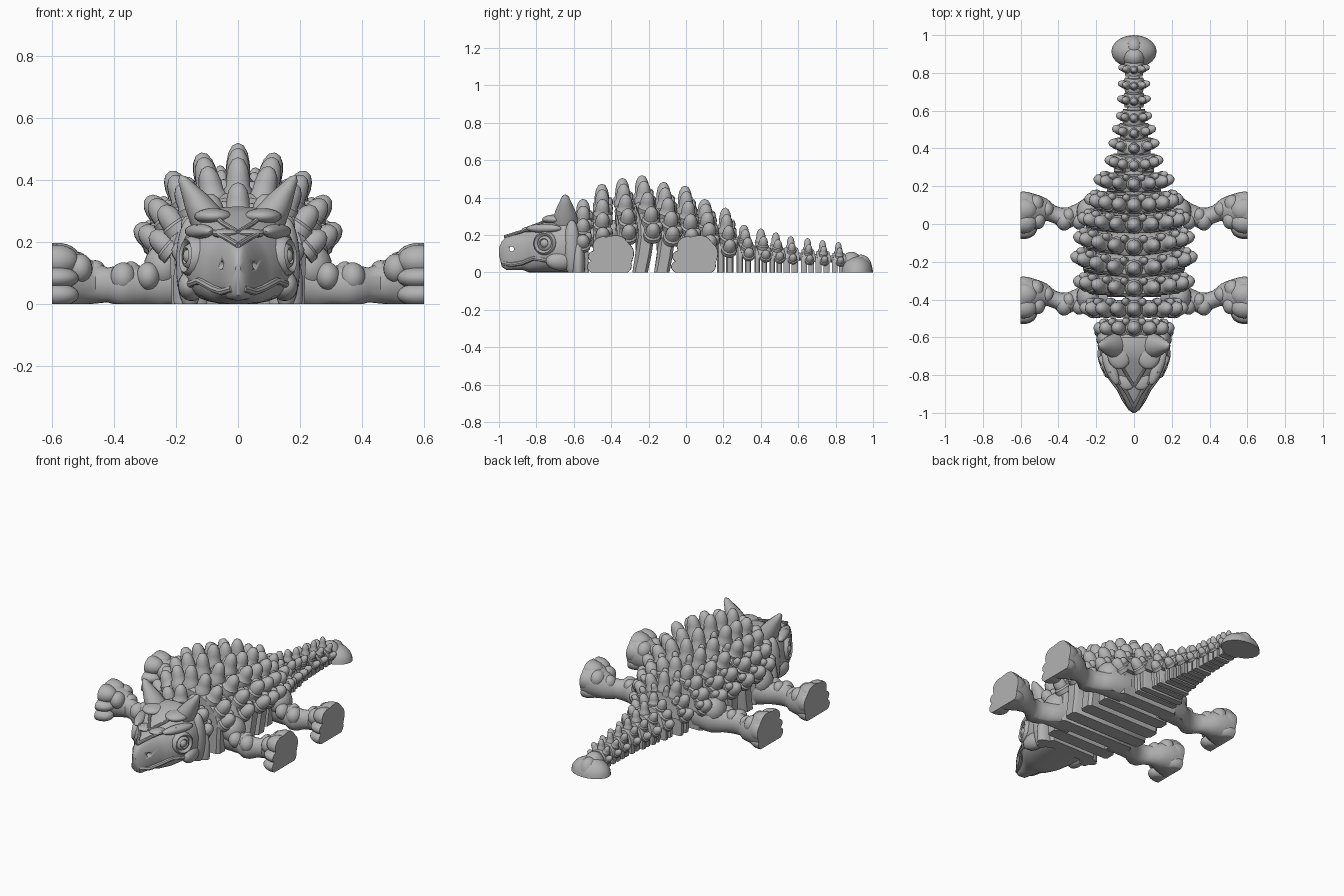
import bpy, bmesh
from math import sin, cos, pi, radians
from mathutils import Vector, Matrix

if "Cube" in bpy.data.objects:
    bpy.data.objects.remove(bpy.data.objects["Cube"])

grey = bpy.data.materials.new("stone_grey")
grey.use_nodes = True
grey.diffuse_color = (0.45, 0.45, 0.45, 1)
grey.node_tree.nodes["Principled BSDF"].inputs["Base Color"].default_value = (0.45, 0.45, 0.45, 1)


def clip(bm, co, no):
    """Cut away everything behind a plane and close the cut."""
    bmesh.ops.bisect_plane(bm, geom=bm.verts[:] + bm.edges[:] + bm.faces[:], dist=1e-5,
                           plane_co=co, plane_no=no, clear_inner=True)
    bmesh.ops.holes_fill(bm, edges=[e for e in bm.edges if e.is_boundary], sides=0)


def finish(name, bm, mirror=False, angle=40):
    clip(bm, (0, 0, 0), (0, 0, 1))
    clip(bm, (0.6, 0, 0), (-1, 0, 0))
    bmesh.ops.recalc_face_normals(bm, faces=bm.faces[:])
    mesh = bpy.data.meshes.new(name)
    bm.to_mesh(mesh)
    bm.free()
    mesh.materials.append(grey)
    ob = bpy.data.objects.new(name, mesh)
    bpy.context.collection.objects.link(ob)
    bpy.ops.object.select_all(action='DESELECT')
    ob.select_set(True)
    bpy.context.view_layer.objects.active = ob
    bpy.ops.object.shade_smooth_by_angle(angle=radians(angle))
    if mirror:
        ob.modifiers.new("Mirror", 'MIRROR')
    return ob


def loft(bm, rings):
    """Skin a list of closed rings and cap both ends."""
    vs = [[bm.verts.new(p) for p in r] for r in rings]
    n = len(vs[0])
    for a, b in zip(vs, vs[1:]):
        for i in range(n):
            j = (i + 1) % n
            bm.faces.new((a[i], a[j], b[j], b[i]))
    bm.faces.new(vs[0])
    bm.faces.new(vs[-1])


def blob(bm, loc, size, turn=0, axis='Z'):
    m = Matrix.Translation(loc) @ Matrix.Rotation(radians(turn), 4, axis) @ Matrix.Diagonal((*size, 1))
    bmesh.ops.create_uvsphere(bm, u_segments=20, v_segments=12, radius=1, matrix=m)


STUD = [(1.3, -0.15), (1.3, 0.14), (1.05, 0.24), (1.02, 0.5), (0.85, 0.75), (0.5, 0.94), (0.08, 1)]
HORN = [(1.1, -0.2), (1, 0.1), (0.8, 0.4), (0.5, 0.7), (0.28, 0.92), (0.05, 1)]


def spike(bm, base, direction, radius, length, profile=STUD, flat=1):
    m = Matrix.Translation(base) @ Vector(direction).to_track_quat('Z', 'Y').to_matrix().to_4x4()
    loft(bm, [[m @ Vector((radius * r * cos(a), radius * r * flat * sin(a), z * length))
               for a in (2 * pi * k / 12 for k in range(12))] for r, z in profile])


def tube(bm, points, radius):
    """Rounded ridge through a few points."""
    pts = [Vector(p) for p in points]
    rings = []
    for i, p in enumerate(pts):
        d = pts[min(i + 1, len(pts) - 1)] - pts[max(i - 1, 0)]
        q = d.to_track_quat('Z', 'Y')
        rings.append([p + q @ Vector((radius * cos(k * pi / 4), radius * sin(k * pi / 4), 0)) for k in range(8)])
    loft(bm, rings)


# Armoured segments: y, half width, shell height, spike top, sweep, stud count
ROWS = [(-.55, .16, .30, .385, -.005, 7), (-.45, .225, .36, .465, 0, 9), (-.34, .26, .39, .495, .03, 9),
        (-.235, .275, .405, .51, .055, 9), (-.12, .26, .37, .475, .045, 9), (-.005, .235, .345, .455, .03, 9),
        (.1, .205, .29, .385, .025, 9), (.21, .155, .24, .34, .02, 7), (.31, .115, .185, .25, .025, 7),
        (.4, .095, .165, .23, .025, 5), (.48, .08, .15, .21, .02, 5), (.56, .062, .135, .19, .01, 5),
        (.65, .055, .125, .18, .01, 5), (.73, .052, .115, .17, .01, 5), (.815, .05, .105, .16, .01, 5)]


def slab(bm, y, w, base, h, sweep, thick, skirt):
    """Domed slice of the body; the skirt carries its sides down to the ground."""
    rings = []
    for dy, s in ((-.5, .93), (-.32, 1), (.32, 1), (.5, .93)):
        ring = [Vector((w * s * cos(a), y + dy * thick + sweep * cos(a) ** 2, base + (h - base) * s * sin(a)))
                for a in (pi * k / 24 for k in range(25))]
        if skirt:
            ring += [Vector((x * w * s, y + dy * thick + sweep * f, z)) for x, f, z in
                     ((-.98, .5, base * .5), (-.97, -.2, 0), (.97, -.2, 0), (.98, .5, base * .5))]
        rings.append(ring)
    loft(bm, rings)


shells, ribs, studs = bmesh.new(), bmesh.new(), bmesh.new()
for i, (y, w, h, top, sweep, count) in enumerate(ROWS):
    step = (ROWS[i + 1][0] - y) if i < len(ROWS) - 1 else .08
    base = h * .45
    slab(shells, y, w, base, h, sweep, step * .84, False)
    if y < .15:
        slab(ribs, y - .005, w * .98, base, h * .88, sweep * .5, step * .72, True)
    else:
        for off in (-.24, .24):
            slab(ribs, y + off * step, w * .93, base, h * .88, 0, step * .38, True)
    # short link to the next segment
    blob(ribs, (0, y + step / 2, h * .62), (min(.05, w * .6), step * .5, h * .16))
    r = min(.037, .008 + (w + h) * .06)
    for k in range(count):
        a = radians(4 + 172 * k / (count - 1))
        side = abs(cos(a))
        p = Vector((w * .96 * cos(a), y + sweep * side ** 2, base + (h - base) * .95 * sin(a)))
        length = (top - h * .95) * (1 - .3 * side)
        spike(studs, p, (cos(a), .15 * side, sin(a) + .8), r, length)
        # small studs tucked between the large ones
        if k < count - 1 and y < .25:
            a += radians(86 / (count - 1))
            p = Vector((w * cos(a), y + step * .3 + sweep * cos(a) ** 2, base + (h - base) * .93 * sin(a)))
            spike(studs, p, (cos(a), .3, sin(a) + .6), r * .55, length * .5)
finish("armour_bands", shells)
finish("body_ribs", ribs)
finish("back_studs", studs)

# Tail club
club = bmesh.new()
blob(club, (0, .913, 0), (.12, .087, .088))
blob(club, (0, .885, .035), (.06, .06, .075))
blob(club, (0, .935, .02), (.05, .06, .075))
finish("tail_club", club)

# Head: stations of y, half width, bottom, top
HEAD = [(-1, .008, .09, .13), (-.985, .025, .03, .165), (-.96, .042, .012, .19), (-.92, .062, .012, .208),
        (-.87, .086, .012, .225), (-.84, .108, 0, .235), (-.79, .15, 0, .255), (-.72, .174, 0, .295),
        (-.65, .185, 0, .315), (-.6, .18, 0, .31), (-.565, .165, 0, .27)]
bm = bmesh.new()
rings = []
for y, w, lo, hi in HEAD:
    ring = []
    for k in range(32):
        c, s = cos(k * pi / 16), sin(k * pi / 16)
        x = w * abs(c) ** .7 * (1 if c > 0 else -1)
        x *= 1 - .25 * max(0, s)
        ring.append(Vector((x, y, (lo + hi) / 2 + (hi - lo) / 2 * abs(s) ** .7 * (1 if s > 0 else -1))))
    rings.append(ring)
loft(bm, rings)
head = finish("head", bm)

# Nostrils bored through the snout
bm = bmesh.new()
bmesh.ops.create_cone(bm, cap_ends=True, segments=16, radius1=.013, radius2=.013, depth=.4,
                      matrix=Matrix.Translation((0, -.932, .125)) @ Matrix.Rotation(pi / 2, 4, 'Y'))
cutter = finish("nostril_cutter", bm)
cutter.hide_render = True
cutter.hide_viewport = True
bore = head.modifiers.new("Nostrils", 'BOOLEAN')
bore.operation = 'DIFFERENCE'
bore.object = cutter

# Horns, brows, cheeks and lip ridges
bm = bmesh.new()
spike(bm, (.1, -.645, .275), (.62, 0, 1), .066, .165, HORN, .8)
finish("horns", bm, True)

bm = bmesh.new()
blob(bm, (.125, -.76, .235), (.03, .1, .024), -22)
blob(bm, (.08, -.7, .283), (.06, .07, .026), -15)
blob(bm, (.04, -.83, .228), (.045, .05, .016), -25)
tube(bm, [(0, -.97, .19), (.035, -.9, .212), (.075, -.84, .232), (.13, -.78, .25)], .009)
tube(bm, [(0, -.86, .232), (.05, -.78, .262), (.09, -.7, .3)], .008)
finish("brow_plates", bm, True)

bm = bmesh.new()
blob(bm, (.155, -.61, .13), (.045, .045, .15))
blob(bm, (.15, -.67, .06), (.042, .08, .05), 10)
blob(bm, (.15, -.575, .05), (.06, .035, .15))
finish("cheeks", bm, True)

bm = bmesh.new()
tube(bm, [(.018, -.98, .05), (.052, -.93, .04), (.08, -.875, .05), (.125, -.815, .075), (.152, -.75, .065),
          (.168, -.69, .075)], .012)
finish("lips", bm, True)

# Eyes: a ringed socket with a ball
eye = Matrix.Translation((.155, -.755, .155)) @ Vector((1, -.4, .08)).to_track_quat('Z', 'Y').to_matrix().to_4x4()
bm = bmesh.new()
profile = [(.066, -.03), (.062, .008), (.053, .017), (.045, .012), (.04, .004), (.034, .014),
           (.026, .016), (.022, .009), (.016, .018), (.002, .022)]
loft(bm, [[eye @ Vector((r * cos(k * pi / 12), r * sin(k * pi / 12), z)) for k in range(24)] for r, z in profile])
finish("eyes", bm, True, 50)

# Legs: stations of x, y offset, half depth, centre height, half height
LIMB = [(.14, .03, .075, .08, .09), (.25, .03, .07, .07, .085), (.3, .01, .055, .058, .062), (.35, -.015, .058, .062, .07),
        (.385, -.015, .056, .06, .065), (.42, .005, .048, .062, .056), (.46, .03, .058, .068, .066),
        (.5, .03, .076, .078, .08), (.55, .025, .096, .088, .1), (.62, .015, .105, .09, .11)]
# Toe lobes: y offset, height, half depth, half height
TOES = [(-.07, .03, .055, .038), (-.06, .085, .06, .036), (-.037, .14, .058, .052), (.03, .155, .06, .043),
        (.075, .1, .052, .06), (.06, .035, .055, .045)]
# Skin folds and joints: x, y offset, height, radius
KNOBS = [(.37, -.03, .085, .05), (.345, .0, .1, .038), (.24, .02, .12, .075), (.29, -.03, .09, .045),
         (.46, .03, .1, .042), (.51, -.025, .115, .048), (.52, .06, .12, .05)]
for name, y0 in (("front_legs", -.405), ("back_legs", .045)):
    bm = bmesh.new()
    loft(bm, [[Vector((x, y0 + dy + ry * cos(k * pi / 12), z + rz * sin(k * pi / 12))) for k in range(24)]
              for x, dy, ry, z, rz in LIMB])
    for x, dy, z, r in KNOBS:
        blob(bm, (x, y0 + dy, z), (r * .85, r, r))
    for dy, z, ry, rz in TOES:
        blob(bm, (.585, y0 + dy, z), (.072, ry, rz))
    finish(name, bm, True)
